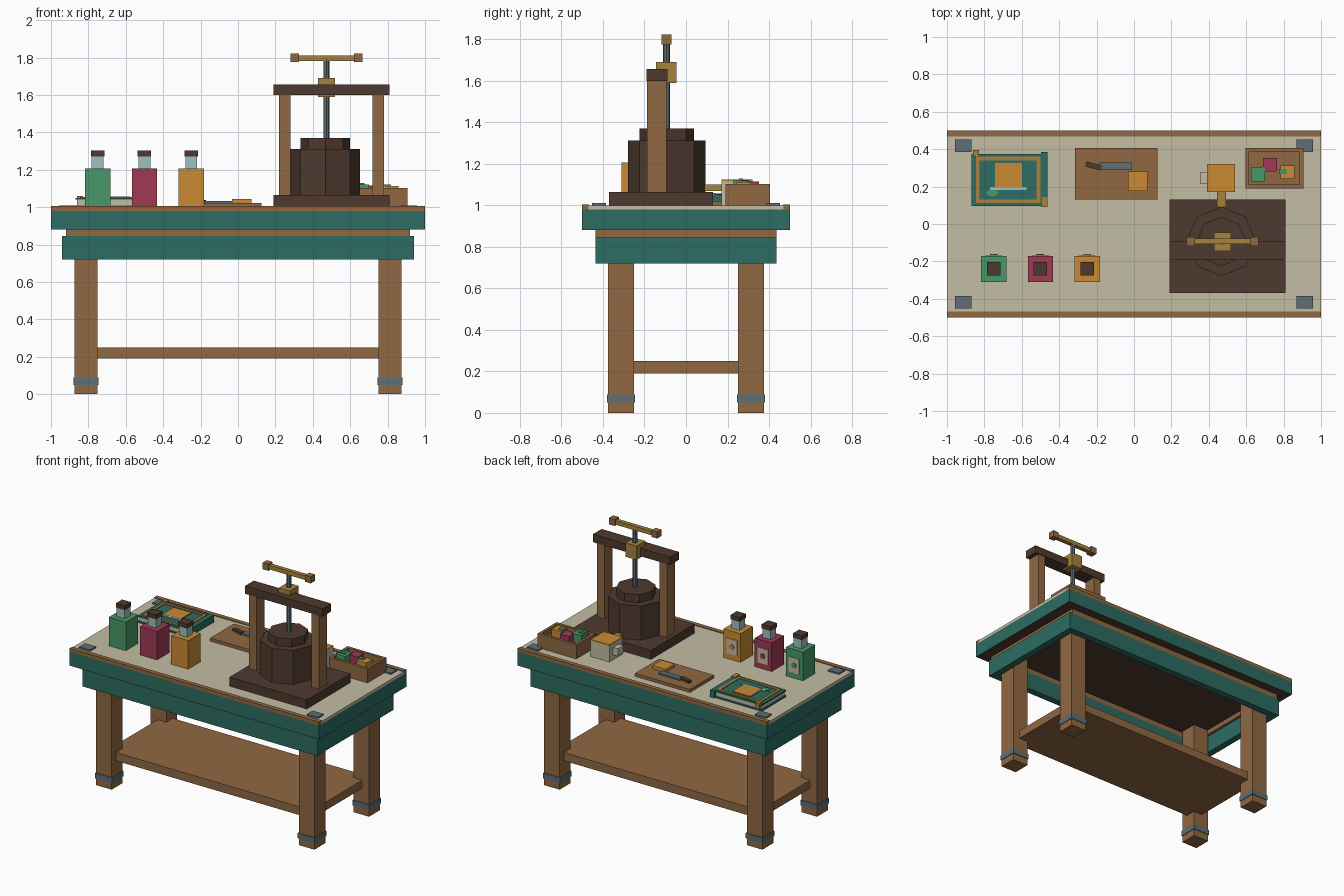
import bpy, bmesh, math

if "Cube" in bpy.data.objects:
    bpy.data.objects.remove(bpy.data.objects["Cube"])


def srgb(r, g, b):
    f = lambda c: c / 12.92 if c <= 0.04045 else ((c + 0.055) / 1.055) ** 2.4
    return tuple(f(v / 255) for v in (r, g, b)) + (1.0,)


MATS = {}
for mat_name, rgb in {
    "wood": (144, 104, 66), "teal": (44, 108, 98), "cream": (194, 189, 164),
    "dark wood": (79, 58, 46), "brass": (166, 130, 62), "orange": (203, 139, 52),
    "green": (70, 152, 104), "magenta": (160, 58, 86), "slate": (94, 110, 117),
    "glass": (158, 192, 192),
}.items():
    m = bpy.data.materials.new(mat_name)
    m.diffuse_color = srgb(*rgb)
    m.use_nodes = True
    m.node_tree.nodes["Principled BSDF"].inputs["Base Color"].default_value = m.diffuse_color
    MATS[mat_name] = m


def finish(name, bm, *mats):
    me = bpy.data.meshes.new(name)
    bm.to_mesh(me)
    bm.free()
    for mat in mats:
        me.materials.append(MATS[mat])
    ob = bpy.data.objects.new(name, me)
    bpy.context.collection.objects.link(ob)
    return ob


def box(name, x, y, z, mat, turn=0.0):
    """Box from (min, max) ranges, optionally turned about its own z axis."""
    bm = bmesh.new()
    bmesh.ops.create_cube(bm, size=1)
    for v in bm.verts:
        v.co.x *= x[1] - x[0]
        v.co.y *= y[1] - y[0]
        v.co.z *= z[1] - z[0]
    ob = finish(name, bm, mat)
    ob.location = (sum(x) / 2, sum(y) / 2, sum(z) / 2)
    ob.rotation_euler.z = turn
    return ob


def prism(name, center, r, z, mat, sides=8):
    """Upright prism with a corner on the x axis."""
    bm = bmesh.new()
    bmesh.ops.create_cone(bm, cap_ends=True, segments=sides, radius1=r, radius2=r,
                          depth=z[1] - z[0])
    ob = finish(name, bm, mat)
    ob.location = (center[0], center[1], sum(z) / 2)
    return ob


def frame(name, x, y, z, t, mat):
    """Four boards around a rectangle."""
    box(name + "_front", x, (y[0], y[0] + t), z, mat)
    box(name + "_back", x, (y[1] - t, y[1]), z, mat)
    box(name + "_left", (x[0], x[0] + t), (y[0] + t, y[1] - t), z, mat)
    box(name + "_right", (x[1] - t, x[1]), (y[0] + t, y[1] - t), z, mat)


def mirrored(a, b, s):
    return (a, b) if s > 0 else (-b, -a)


# Table top: teal slab with a dark underside, cream surface, wooden long edges
slab = box("table_slab", (-1, 1), (-0.5, 0.5), (0.88, 0.98), "teal")
slab.data.materials.append(MATS["dark wood"])
for p in slab.data.polygons:
    if p.normal.z < -0.5:
        p.material_index = 1
box("table_surface", (-1, 1), (-0.47, 0.47), (0.98, 1.0), "cream")
for s in (-1, 1):
    box("table_edge", (-1, 1), mirrored(0.468, 0.5, s), (0.98, 1.005), "wood")

# Apron with wooden band
frame("apron", (-0.94, 0.94), (-0.435, 0.435), (0.72, 0.845), 0.05, "teal")
frame("apron_band", (-0.92, 0.92), (-0.435, 0.435), (0.845, 0.88), 0.05, "wood")

# Legs, foot bands and corner plates
for sx in (-1, 1):
    for sy in (-1, 1):
        box("leg", mirrored(0.75, 0.875, sx), mirrored(0.25, 0.375, sy), (0, 0.88), "wood")
        box("foot_band", mirrored(0.745, 0.88, sx), mirrored(0.245, 0.38, sy),
            (0.05, 0.088), "slate")
        box("corner_plate", mirrored(0.868, 0.956, sx), mirrored(0.385, 0.452, sy),
            (1.0, 1.01), "slate")
box("shelf", (-0.82, 0.82), (-0.325, 0.325), (0.19, 0.25), "wood")

# Press
PX, PY = 0.473, -0.093
box("press_base", (0.19, 0.81), (-0.37, 0.13), (1.0, 1.065), "dark wood")
for x in ((0.22, 0.28), (0.72, 0.78)):
    box("press_post", x, (-0.188, -0.095), (1.065, 1.6), "wood")
box("press_beam", (0.19, 0.81), (-0.19, -0.09), (1.6, 1.657), "dark wood")
prism("press_drum", (0.467, PY), 0.186, (1.065, 1.312), "dark wood")
prism("press_lid", (0.467, PY), 0.132, (1.312, 1.37), "dark wood")
prism("press_screw", (PX, PY), 0.017, (1.37, 1.79), "slate")
box("press_nut", (0.428, 0.518), (-0.145, -0.045), (1.59, 1.69), "brass")
box("handle_bar", (0.32, 0.63), (-0.108, -0.078), (1.782, 1.812), "brass")
for x in ((0.28, 0.326), (0.62, 0.666)):
    box("handle_cap", x, (-0.118, -0.07), (1.775, 1.822), "wood")

# Bottles with a label on the rear
for x, color in ((-0.75, "green"), (-0.5, "magenta"), (-0.25, "orange")):
    y = -0.24
    box("bottle_body", (x - 0.068, x + 0.068), (y - 0.07, y + 0.07), (1.0, 1.207), color)
    box("bottle_neck", (x - 0.032, x + 0.032), (y - 0.032, y + 0.032), (1.207, 1.272), "glass")
    box("bottle_cap", (x - 0.036, x + 0.036), (y - 0.036, y + 0.036), (1.272, 1.303),
        "dark wood")
    box("bottle_label", (x - 0.042, x + 0.042), (y + 0.07, y + 0.075), (1.04, 1.15), "cream")
    dot = prism("label_dot", (x, y + 0.077), 0.02, (1.092, 1.098), color)
    dot.rotation_euler.x = math.pi / 2

# Book: covers, pages, spine and cover picture
box("book_lower_cover", (-0.87, -0.47), (0.095, 0.375), (1.0, 1.01), "teal")
box("book_pages", (-0.862, -0.49), (0.102, 0.368), (1.01, 1.04), "cream")
box("book_upper_cover", (-0.87, -0.47), (0.095, 0.375), (1.04, 1.05), "teal")
box("book_spine", (-0.497, -0.463), (0.09, 0.385), (1.0, 1.052), "teal")
frame("cover_border", (-0.845, -0.5), (0.112, 0.36), (1.05, 1.055), 0.02, "brass")
box("book_clasp", (-0.862, -0.828), (0.36, 0.395), (1.02, 1.06), "brass")
box("book_clasp", (-0.497, -0.463), (0.09, 0.145), (1.02, 1.06), "brass")
box("picture_sun", (-0.742, -0.6), (0.198, 0.325), (1.05, 1.057), "orange")
box("picture_water", (-0.77, -0.575), (0.183, 0.198), (1.05, 1.056), "glass")
leaf = prism("picture_leaf", (-0.757, 0.166), 0.034, (1.05, 1.056), "green")
leaf.scale.y = 0.55

# Cutting board with knife and block
box("cutting_board", (-0.315, 0.125), (0.13, 0.405), (1.0, 1.022), "wood")
box("knife_handle", (-0.258, -0.172), (0.296, 0.324), (1.022, 1.038), "dark wood", -0.25)
box("knife_blade", (-0.185, -0.012), (0.29, 0.33), (1.022, 1.034), "slate")
box("orange_block", (-0.033, 0.072), (0.176, 0.28), (1.022, 1.045), "orange")

# Jug with handle and spout
box("jug_body", (0.39, 0.54), (0.17, 0.32), (1.0, 1.115), "cream")
box("jug_top", (0.39, 0.54), (0.17, 0.32), (1.115, 1.124), "orange")
box("jug_handle", (0.352, 0.39), (0.213, 0.277), (1.035, 1.09), "cream")
box("jug_spout", (0.445, 0.493), (0.09, 0.17), (1.068, 1.1), "brass")

# Tray with small coloured blocks
box("tray_floor", (0.61, 0.89), (0.205, 0.39), (1.0, 1.06), "wood")
frame("tray_wall", (0.595, 0.905), (0.19, 0.405), (1.0, 1.102), 0.02, "wood")
box("green_block", (0.625, 0.7), (0.228, 0.305), (1.06, 1.122), "green")
box("green_block_band", (0.63, 0.675), (0.255, 0.275), (1.122, 1.128), "green")
box("magenta_block", (0.69, 0.764), (0.28, 0.352), (1.06, 1.115), "magenta")
box("orange_cube", (0.782, 0.858), (0.24, 0.312), (1.06, 1.112), "orange")
box("orange_cube_leaf", (0.775, 0.818), (0.268, 0.293), (1.112, 1.12), "green")
